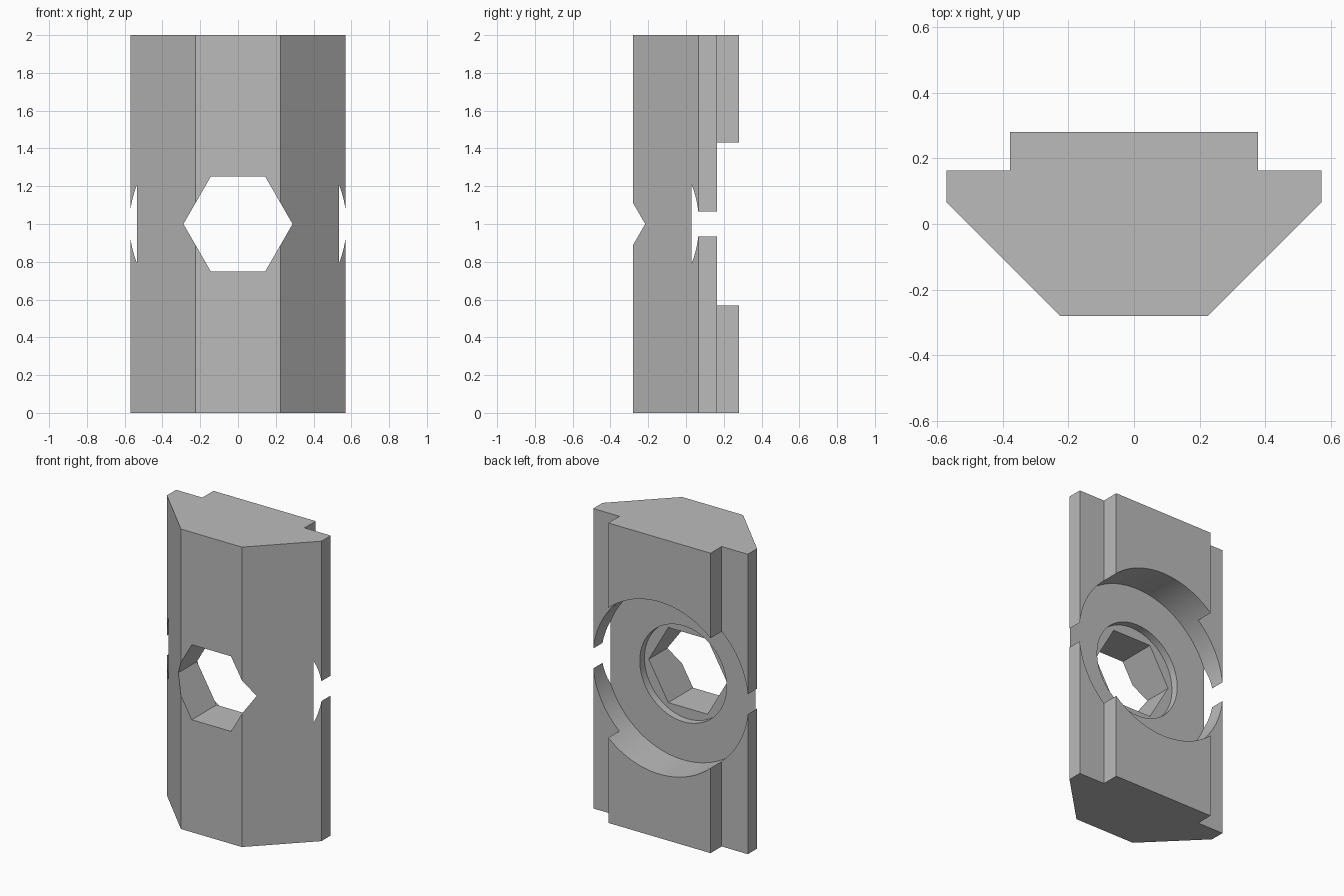
import bpy, math
import bmesh
from mathutils import Matrix

cube = bpy.data.objects.get("Cube")
if cube:
    bpy.data.objects.remove(cube, do_unlink=True)

# Plain grey metal
metal = bpy.data.materials.new("grey_metal")
metal.use_nodes = True
GREY = (0.5, 0.5, 0.5, 1)
metal.diffuse_color = GREY
metal.node_tree.nodes["Principled BSDF"].inputs["Base Color"].default_value = GREY


def add_object(name, bm):
    bmesh.ops.recalc_face_normals(bm, faces=bm.faces)
    mesh = bpy.data.meshes.new(name)
    bm.to_mesh(mesh)
    bm.free()
    mesh.materials.append(metal)
    obj = bpy.data.objects.new(name, mesh)
    bpy.context.collection.objects.link(obj)
    return obj


def bore(name, radius, y_front, sides):
    """Prism along y, centred on the hole, from y_front out past the back."""
    y_back = 0.5
    bm = bmesh.new()
    place = Matrix.Translation((0, (y_front + y_back) / 2, 1)) @ Matrix.Rotation(math.pi / 2, 4, "X")
    bmesh.ops.create_cone(bm, cap_ends=True, segments=sides, radius1=radius,
                          radius2=radius, depth=y_back - y_front,
                          matrix=place @ Matrix.Rotation(math.pi / 2, 4, "Z"))
    return add_object(name, bm)


# Slot nut body: half profile mirrored across x, extruded upwards
half = [(0.225, -0.28), (0.57, 0.065), (0.57, 0.163), (0.377, 0.163), (0.377, 0.28)]
profile = half + [(-x, y) for x, y in reversed(half)]
bm = bmesh.new()
face = bm.faces.new([bm.verts.new((x, y, 0)) for x, y in profile])
top = bmesh.ops.extrude_face_region(bm, geom=[face])["geom"]
bmesh.ops.translate(bm, vec=(0, 0, 2),
                    verts=[v for v in top if isinstance(v, bmesh.types.BMVert)])
body = add_object("slot_nut_body", bm)

# Wide round recess, shallow round step and through hexagon
cutters = [bore("recess_cutter", 0.574, 0.03, 128),
           bore("step_cutter", 0.32, -0.02, 96),
           bore("hexagon_cutter", 0.289, -0.5, 6)]
# Turn the hexagon so two corners point sideways
corner = max(v.co.x for v in cutters[2].data.vertices)
if corner < 0.28:
    for v in cutters[2].data.vertices:
        x, z = v.co.x, v.co.z - 1
        v.co.x, v.co.z = z, 1 + x

bpy.ops.object.select_all(action="DESELECT")
body.select_set(True)
bpy.context.view_layer.objects.active = body
for cutter in cutters:
    cutter.hide_render = True
    mod = body.modifiers.new(cutter.name, "BOOLEAN")
    mod.operation = "DIFFERENCE"
    mod.solver = "EXACT"
    mod.object = cutter
    bpy.ops.object.modifier_apply(modifier=mod.name)
    bpy.data.objects.remove(cutter, do_unlink=True)

# Smooth the round walls, keep machined edges sharp
bpy.ops.object.shade_smooth_by_angle(angle=math.radians(25))
